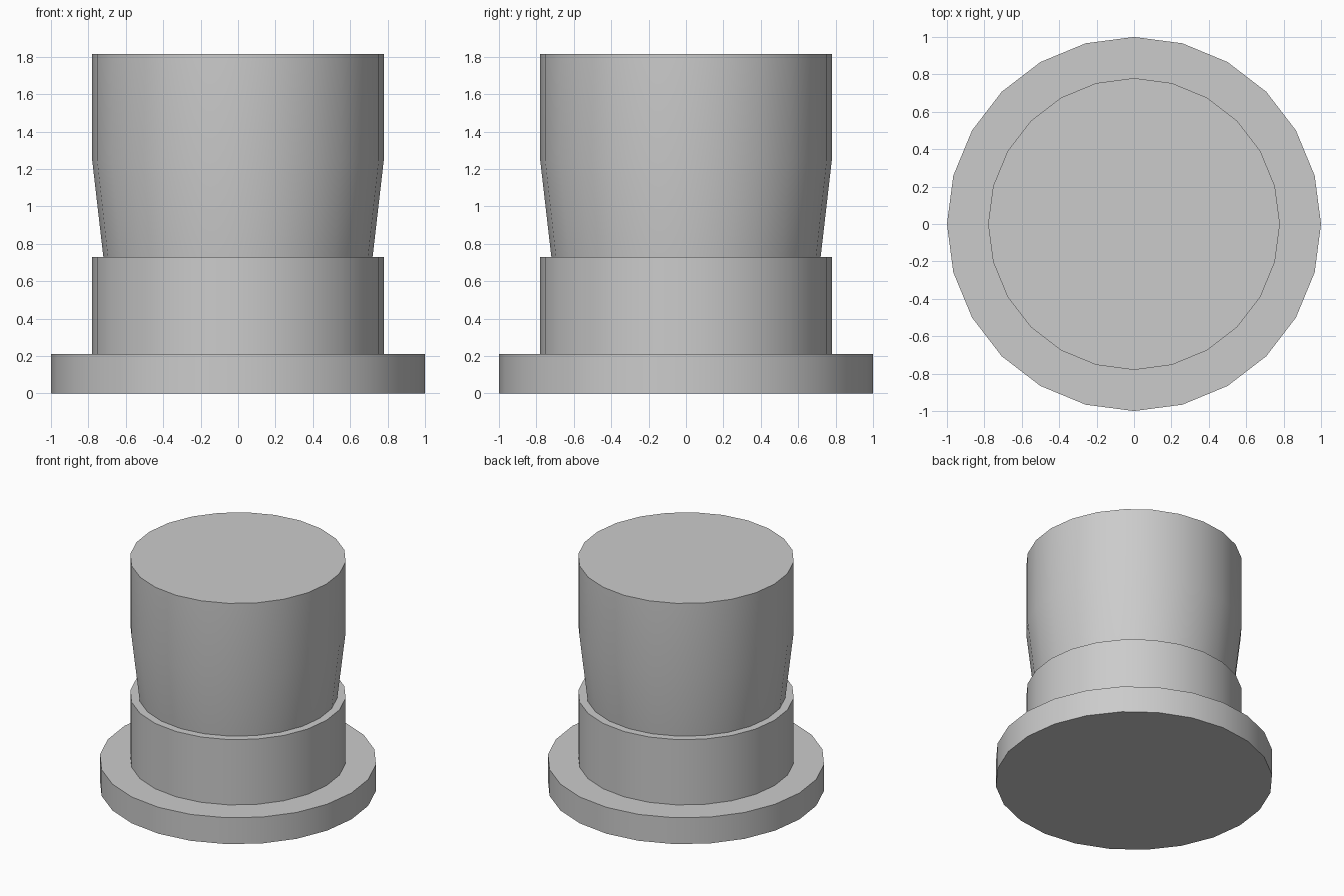
import bpy
import bmesh
from math import radians, pi, cos, sin

cube = bpy.data.objects.get("Cube")
if cube:
    bpy.data.objects.remove(cube, do_unlink=True)

SIDES = 24

grey = bpy.data.materials.new("plain grey")
grey.use_nodes = True
colour = (0.6, 0.6, 0.6, 1)
grey.diffuse_color = colour
grey.node_tree.nodes["Principled BSDF"].inputs["Base Color"].default_value = colour


def lathe(name, profile):
    """Closed solid from rings of (radius, height), capped at both ends."""
    bm = bmesh.new()
    rings = []
    for r, z in profile:
        rings.append([bm.verts.new((r * cos(2 * pi * i / SIDES), r * sin(2 * pi * i / SIDES), z))
                      for i in range(SIDES)])
    for low, high in zip(rings, rings[1:]):
        for i in range(SIDES):
            j = (i + 1) % SIDES
            bm.faces.new((low[i], low[j], high[j], high[i]))
    bm.faces.new(rings[0][::-1])
    bm.faces.new(rings[-1])
    mesh = bpy.data.meshes.new(name)
    bm.to_mesh(mesh)
    bm.free()
    mesh.materials.append(grey)
    obj = bpy.data.objects.new(name, mesh)
    bpy.context.collection.objects.link(obj)
    bpy.ops.object.select_all(action="DESELECT")
    obj.select_set(True)
    bpy.context.view_layer.objects.active = obj
    bpy.ops.object.shade_smooth_by_angle(angle=radians(30))
    return obj


# One turned solid: wide flange, collar, tapered neck and straight head
lathe("flanged_plug", [
    (1.0, 0), (1.0, 0.21),
    (0.78, 0.21), (0.78, 0.73),
    (0.72, 0.73), (0.78, 1.25),
    (0.78, 1.815),
])
